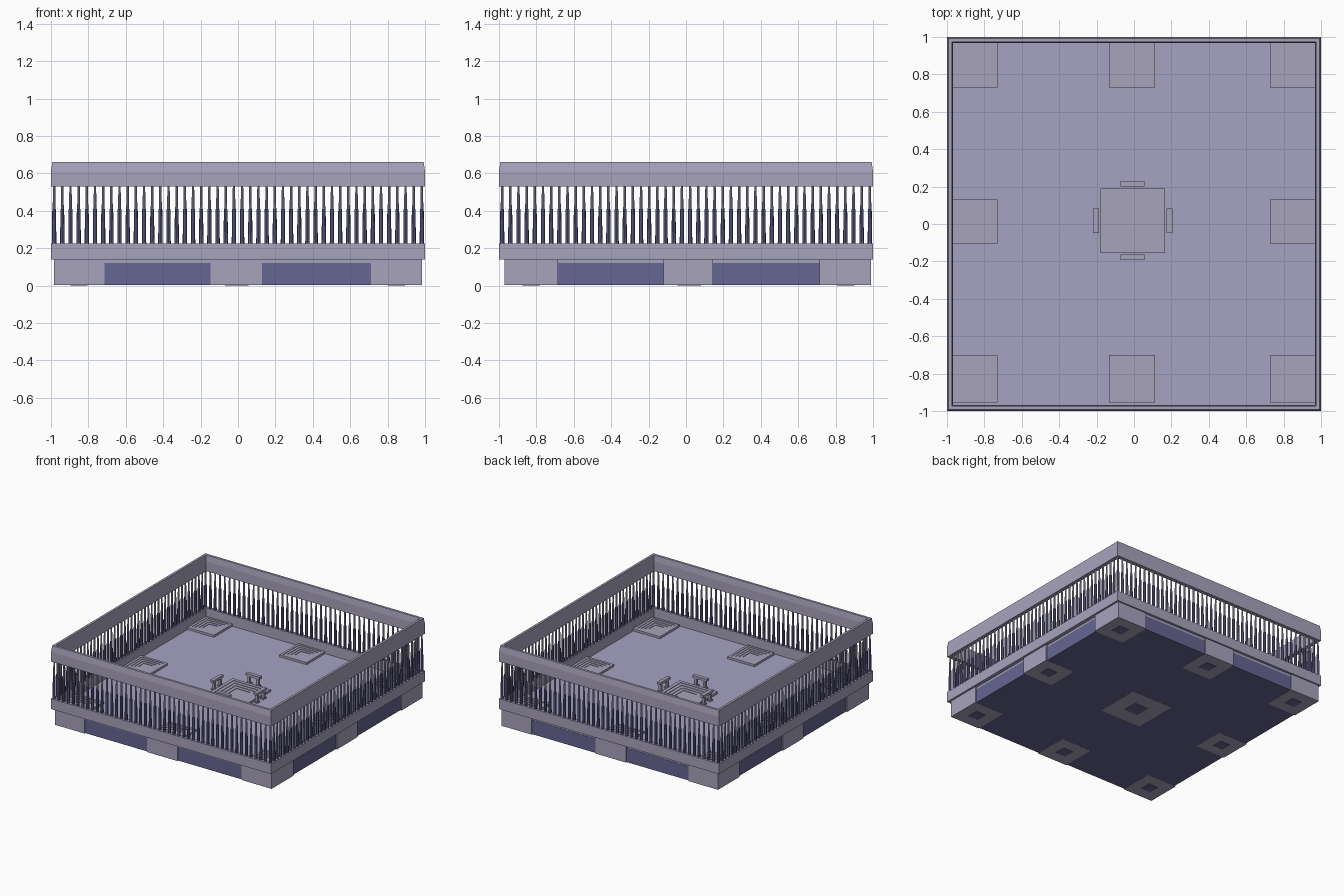
import bpy, bmesh
from mathutils import Matrix, Vector

old = bpy.data.objects.get("Cube")
if old:
    bpy.data.objects.remove(old, do_unlink=True)


def material(name, rgb):
    lin = [((c / 255 + 0.055) / 1.055) ** 2.4 for c in rgb] + [1]
    m = bpy.data.materials.new(name)
    m.use_nodes = True
    m.diffuse_color = lin
    m.node_tree.nodes["Principled BSDF"].inputs["Base Color"].default_value = lin
    return m


STONE = material("lavender stone", (168, 163, 188))
FLOOR = material("pale floor", (166, 164, 194))
SLATE = material("slate blue", (102, 101, 146))


def finish(name, bm, *mats):
    bmesh.ops.recalc_face_normals(bm, faces=bm.faces)
    mesh = bpy.data.meshes.new(name)
    bm.to_mesh(mesh)
    bm.free()
    for m in mats:
        mesh.materials.append(m)
    ob = bpy.data.objects.new(name, mesh)
    bpy.context.collection.objects.link(ob)
    return ob


def add_box(bm, lo, hi):
    lo, hi = Vector(lo), Vector(hi)
    mat = Matrix.Translation((lo + hi) / 2) @ Matrix.Diagonal((*(hi - lo), 1))
    bmesh.ops.create_cube(bm, size=1, matrix=mat)


def box(name, lo, hi, mat):
    bm = bmesh.new()
    add_box(bm, lo, hi)
    return finish(name, bm, mat)


def square_sweep(name, profile, mat, centre=(0, 0), half=(1, 1), closed=True):
    """Carry a profile of (inset, z) points around a rectangle."""
    bm = bmesh.new()
    rings = []
    for inset, z in profile:
        hx, hy = half[0] - inset, half[1] - inset
        rings.append([bm.verts.new((centre[0] + sx * hx, centre[1] + sy * hy, z))
                      for sx, sy in ((-1, -1), (1, -1), (1, 1), (-1, 1))])
    pairs = list(zip(rings, rings[1:]))
    if closed:
        pairs.append((rings[-1], rings[0]))
    else:
        bm.faces.new(rings[0])
        bm.faces.new(rings[-1])
    for a, b in pairs:
        for i in range(4):
            j = (i + 1) % 4
            bm.faces.new((a[i], a[j], b[j], b[i]))
    return finish(name, bm, mat)


# Slab and its pale floor
box("base_slab", (-0.975, -0.962, 0.004), (0.975, 0.982, 0.12), SLATE)
box("floor", (-0.97, -0.97, 0.12), (0.97, 0.98, 0.14), FLOOR)

# Lower and upper rails
square_sweep("lower_rail", [(0, 0.14), (0, 0.225), (0.03, 0.225), (0.03, 0.14)], STONE)
square_sweep("upper_rail", [(0, 0.53), (0, 0.61), (0.007, 0.66),
                            (0.026, 0.66), (0.032, 0.61), (0.032, 0.53)], STONE)


# Pedestal blocks, each topped with nested square steps
def pedestal(name, x0, x1, y0, y1, steps=5, tread=0.02):
    profile = [(0, 0.003), (0, 0.139), (0.015, 0.139), (0.015, 0.158)]
    for i in range(1, steps):
        inset, z = 0.015 + i * tread, 0.158 - i * 0.004
        profile += [(inset, z + 0.004), (inset, z)]
    cx, cy = (x0 + x1) / 2, (y0 + y1) / 2
    square_sweep(name, profile, STONE, (cx, cy), ((x1 - x0) / 2, (y1 - y0) / 2), False)
    r = (x1 - x0) / 6
    box(name + "_underside", (cx - r, cy - r, 0), (cx + r, cy + r, 0.006), SLATE)


columns = {"left": (0.712, 0.985), "middle": (-0.148, 0.128), "right": (-0.985, -0.715)}
rows = {"front": (-0.97, -0.685), "centre": (-0.12, 0.145), "back": (0.715, 0.99)}
for row, ys in rows.items():
    for col, xs in columns.items():
        if (row, col) != ("centre", "middle"):
            pedestal(f"{row}_{col}_pedestal", *xs, *ys)
pedestal("central_dais", -0.195, 0.18, -0.17, 0.205, 5, 0.027)


# Benches around the central dais
def bench(name, x, y, along_x):
    bm = bmesh.new()

    def part(u, v, du, dv, z0, z1):
        px, py, dx, dy = (u, v, du, dv) if along_x else (v, u, dv, du)
        add_box(bm, (x + px - dx, y + py - dy, z0), (x + px + dx, y + py + dy, z1))

    part(0, 0, 0.065, 0.015, 0.205, 0.225)
    for u in (-0.04, 0.04):
        part(u, 0, 0.01, 0.011, 0.15, 0.205)
        part(u, 0, 0.018, 0.015, 0.14, 0.15)
    finish(name, bm, STONE)


bench("back_bench", -0.008, 0.215, True)
bench("front_bench", -0.008, -0.178, True)
bench("right_bench", -0.203, 0.018, False)
bench("left_bench", 0.19, 0.018, False)

# Balusters: stout slate lower half, slim stone upper half
COUNT, EDGE = 45, 0.983
bm = bmesh.new()
step = 2 * EDGE / COUNT
spots = []
for i in range(COUNT):
    t = -EDGE + i * step
    spots += [(t, -EDGE), (EDGE, t), (-t, EDGE), (-EDGE, -t)]
for x, y in spots:
    for z0, z1, r0, r1, index in ((0.22, 0.41, 0.012, 0.01, 0), (0.41, 0.535, 0.008, 0.006, 1)):
        done = set(bm.faces)
        bmesh.ops.create_cone(bm, cap_ends=True, segments=8, radius1=r0, radius2=r1,
                              depth=z1 - z0, matrix=Matrix.Translation((x, y, (z0 + z1) / 2)))
        for f in bm.faces:
            if f not in done:
                f.material_index = index
finish("balusters", bm, SLATE, STONE)
